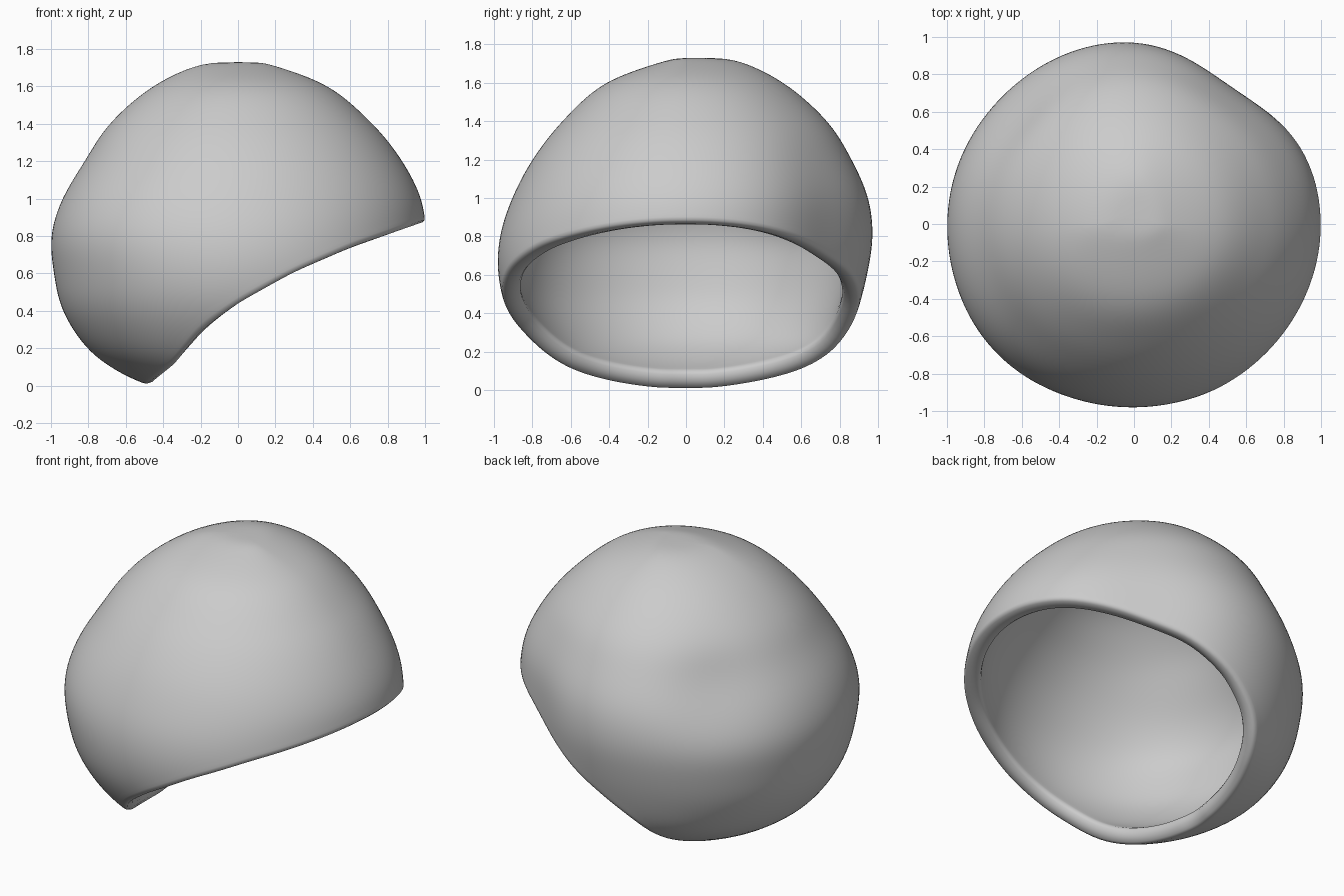
import bpy, bmesh, math
from mathutils import Vector

cube = bpy.data.objects.get("Cube")
if cube:
    bpy.data.objects.remove(cube, do_unlink=True)

SEGMENTS, ROWS = 72, 30

# Body profile from crown to base: height, then reach to -x, +x, -y, +y
PROFILE = [
    (1.735, 0, 0, 0, 0),
    (1.72, .20, .16, .09, .25),
    (1.60, .46, .48, .42, .51),
    (1.40, .69, .72, .645, .74),
    (1.20, .82, .88, .80, .87),
    (1.00, .94, .98, .905, .96),
    (.80, 1.0, 1.01, .97, .985),
    (.60, .985, 1.01, .98, .955),
    (.40, .94, .98, .93, .90),
    (.20, .81, .90, .80, .82),
    (.08, .65, .78, .66, .66),
    (.01, .50, .60, .50, .46),
    (-.02, .40, .45, .38, .38),
]
# Side-on curve of the opening: x, height
RIM = [(-.46, 0), (-.34, .10), (-.20, .28), (0, .43),
       (.30, .60), (.62, .74), (1.0, .87)]


def profile_at(p):
    """Smoothly interpolated profile row."""
    last = len(PROFILE) - 1
    i = min(int(p), last - 1)
    t = p - i
    a, b, c, d = (PROFILE[max(0, min(last, i + k))] for k in (-1, 0, 1, 2))
    return [.5 * (2 * v + (w - u) * t + (2*u - 5*v + 4*w - x) * t**2
                  + (3*v - u - 3*w + x) * t**3)
            for u, v, w, x in zip(a, b, c, d)]


def rim_height(x):
    if x <= RIM[0][0]:
        return RIM[0][1]
    for (x0, z0), (x1, z1) in zip(RIM, RIM[1:]):
        if x <= x1:
            return z0 + (z1 - z0) * (x - x0) / (x1 - x0)
    return RIM[-1][1]


def bump(value, centre, width):
    return math.exp(-((value - centre) / width) ** 2)


def surface(angle, p):
    """Point on the outer skin, with two soft dents and one fuller side."""
    z, left, right, front, back = profile_at(p)
    c, s = math.cos(angle), math.sin(angle)
    deg = math.degrees(angle)
    r = 1 - .095 * bump(deg, 55, 24) * bump(z, .75, .6)
    r -= .06 * bump(deg, 138, 20) * bump(z, 1.12, .25)
    r += .03 * bump(deg, 225, 28) * bump(z, .95, .4)
    return Vector((r * c * (right if c > 0 else left),
                   r * s * (back if s > 0 else front), z))


def rim_position(angle):
    """Profile position where the skin meets the opening."""
    low, high = 2.0, len(PROFILE) - 1.0
    for _ in range(30):
        mid = (low + high) / 2
        point = surface(angle, mid)
        if point.z > rim_height(point.x):
            low = mid
        else:
            high = mid
    return low


def column_points(angle):
    """Skin from the crown down to the opening."""
    start, end = .8, rim_position(angle)
    return [surface(angle, start + (end - start) * j / ROWS)
            for j in range(ROWS + 1)]


# Outer skin
bm = bmesh.new()
crown = bm.verts.new((-.01, .07, 1.73))
columns = [[bm.verts.new(p) for p in column_points(2 * math.pi * i / SEGMENTS)]
           for i in range(SEGMENTS)]
for a, b in zip(columns, columns[1:] + columns[:1]):
    bm.faces.new((crown, a[0], b[0]))
    for j in range(ROWS):
        bm.faces.new((a[j], a[j + 1], b[j + 1], b[j]))
inner = [v for v in bm.verts if not v.is_boundary]
for _ in range(2):
    bmesh.ops.smooth_vert(bm, verts=inner, factor=.3,
                          use_axis_x=True, use_axis_y=True, use_axis_z=True)
mesh = bpy.data.meshes.new("hollow_shell")
bm.to_mesh(mesh)
bm.free()
shell = bpy.data.objects.new("hollow_shell", mesh)
bpy.context.collection.objects.link(shell)

# Wall thickness and rounded lip
wall = shell.modifiers.new("wall", 'SOLIDIFY')
wall.thickness = .1
wall.offset = -1
rounding = shell.modifiers.new("rounding", 'SUBSURF')
rounding.levels = rounding.render_levels = 1

# Plain grey
grey = bpy.data.materials.new("plain_grey")
grey.use_nodes = True
colour = (.6, .6, .6, 1)
grey.diffuse_color = colour
grey.node_tree.nodes["Principled BSDF"].inputs["Base Color"].default_value = colour
mesh.materials.append(grey)
mesh.shade_smooth()
